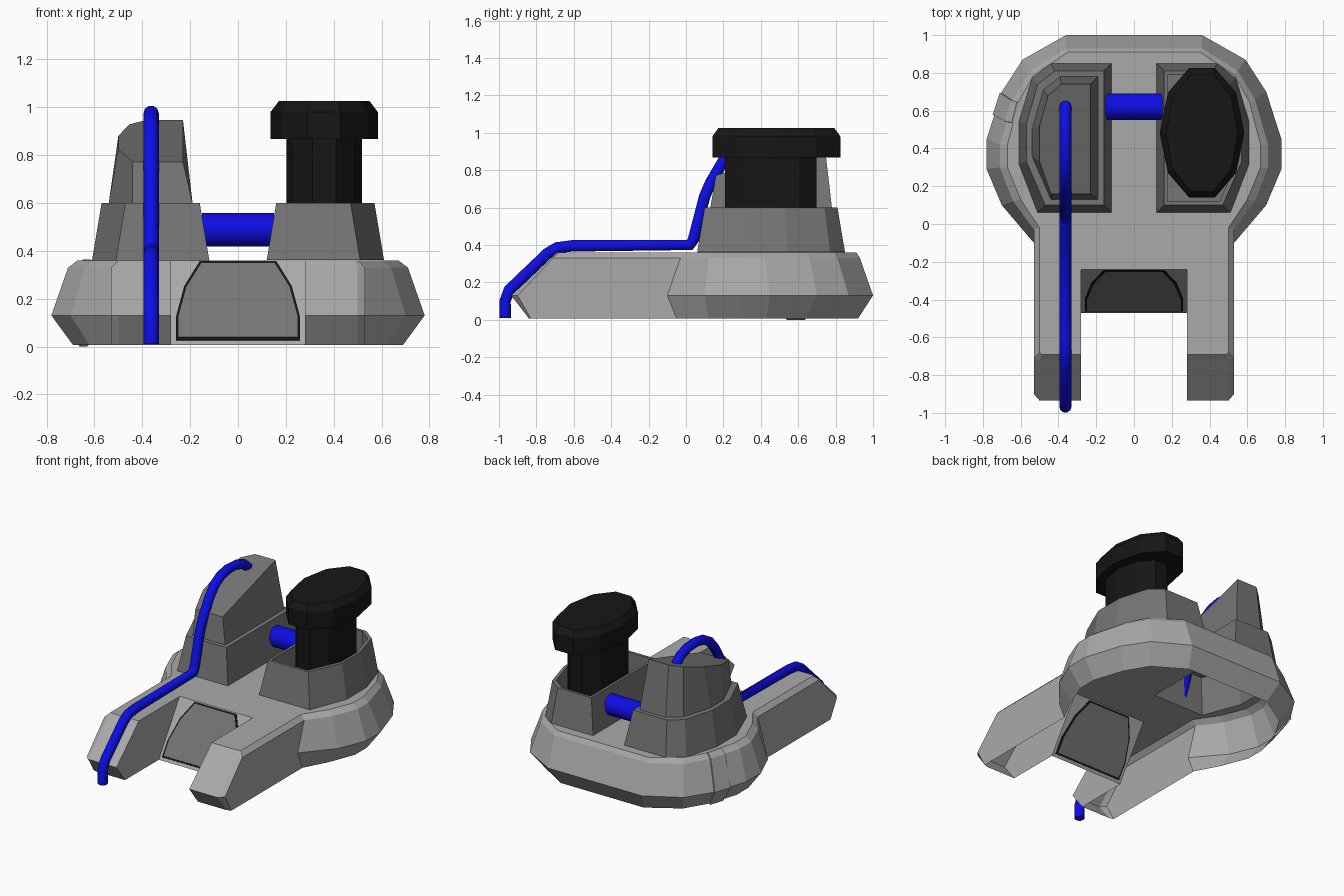
import bpy, bmesh
from math import sin, cos, pi
from mathutils import Vector

if "Cube" in bpy.data.objects:
    bpy.data.objects.remove(bpy.data.objects["Cube"])


def material(name, rgb):
    m = bpy.data.materials.new(name)
    m.diffuse_color = (*rgb, 1)
    m.use_nodes = True
    m.node_tree.nodes["Principled BSDF"].inputs["Base Color"].default_value = m.diffuse_color
    return m


BLUE = material("blue", (0.004, 0.004, 0.78))
BLACK = material("black", (0.008, 0.008, 0.008))
GREY = material("mid_grey", (0.40, 0.40, 0.40))
DARK = material("dark_grey", (0.18, 0.18, 0.18))


def loft(name, rings, mat, cap_first=False, cap_last=True, hole=None):
    """Skin a stack of closed rings that share a point count; the end may have a hole."""
    bm = bmesh.new()
    vs = [[bm.verts.new(p) for p in ring] for ring in rings]
    n = len(rings[0])
    for a, b in zip(vs, vs[1:]):
        for i in range(n):
            j = (i + 1) % n
            bm.faces.new((a[i], a[j], b[j], b[i]))
    if cap_first:
        bm.faces.new(vs[0][::-1])
    if hole:
        edges = [bm.edges.get((vs[-1][i - 1], vs[-1][i])) for i in range(n)]
        hv = [bm.verts.new(p) for p in hole]
        edges += [bm.edges.new((hv[i - 1], hv[i])) for i in range(len(hv))]
        bmesh.ops.triangle_fill(bm, edges=edges, use_beauty=True, normal=(0, 0, 1))
    elif cap_last:
        bm.faces.new(vs[-1])
    bmesh.ops.recalc_face_normals(bm, faces=bm.faces)
    me = bpy.data.meshes.new(name)
    bm.to_mesh(me)
    bm.free()
    ob = bpy.data.objects.new(name, me)
    bpy.context.collection.objects.link(ob)
    me.materials.append(mat)
    return ob


def level(points, z, side=1):
    return [(side * x, y, z) for x, y in points]


def inset(points, d, cx, cy):
    """Pull every point toward the centre by d on each axis."""
    return [(x - d * (1 if x > cx else -1), y - d * (1 if y > cy else -1)) for x, y in points]


# Tower base outlines (bottom, rim, socket mouth)
BASE = [(.12, .06), (.51, .06), (.61, .32), (.61, .54), (.54, .77), (.44, .85), (.12, .85)]
RIM = [(.16, .10), (.47, .10), (.57, .33), (.57, .53), (.51, .74), (.42, .81), (.16, .81)]
MOUTH = inset(RIM, .018, .36, .45)

# Hull: right half outline at four heights, open underneath and into the left tower
HULL = {
    0.007: [(.32, .92), (.53, .79), (.62, .64), (.69, .43), (.69, .30), (.62, .12),
            (.53, -.05), (.53, -.83), (.50, -.84), (.28, -.84), (.28, -.47)],
    0.13: [(.36, 1.0), (.59, .87), (.70, .70), (.78, .45), (.78, .29), (.70, .10),
           (.53, -.10), (.53, -.90), (.50, -.935), (.28, -.935), (.28, -.391)],
    0.33: [(.36, .93), (.55, .81), (.64, .66), (.71, .42), (.71, .30), (.64, .12),
           (.53, -.03), (.53, -.71), (.50, -.72), (.28, -.72), (.28, -.26)],
    0.36: [(.35, .91), (.53, .79), (.61, .65), (.67, .42), (.67, .30), (.60, .13),
           (.50, -.02), (.50, -.68), (.49, -.69), (.28, -.69), (.28, -.24)],
}
loft("hull", [level(h, z) + level(h[::-1], z, -1) for z, h in HULL.items()], GREY,
     hole=level(BASE, .36, -1))

# Raised plate on the left flank
strip = []
for z, h in HULL.items():
    a, b = Vector((-h[2][0], h[2][1], z)), Vector((-h[3][0], h[3][1], z))
    out = Vector((-.008, .003, .004 if z > .2 else -.007 if z < .1 else 0))
    p, q = a.lerp(b, .03), a.lerp(b, .5)
    strip.append([p, p + out, q + out, q])
loft("flank_plate", strip, GREY, cap_first=True)

# Two matching tower bases; the right one is a hollow socket
loft("left_tower_base", [level(BASE, .36, -1), level(RIM, .60, -1)], DARK)
loft("right_tower_socket", [level(BASE, .362), level(RIM, .60), level(MOUTH, .60),
                            level(MOUTH, .37)], DARK)

# Left tower upper part with a slanted top
FOOT = inset(RIM, .03, .36, .45)
HEAD = [(.23, .16), (.44, .16), (.50, .33), (.50, .52), (.455, .68), (.385, .74), (.23, .74)]
slant = [(-x, y, .772 + .3 * (y - .16)) for x, y in HEAD]
loft("left_tower_top", [level(FOOT, .60, -1), slant], DARK)


# Black oval neck and cap in the right socket
def oval(rx, ry, cy, z):
    return [(.36 + rx * cos(i * pi / 5), cy + ry * sin(i * pi / 5), z) for i in range(10)]


loft("neck", [oval(.158, .257, .452, .38), oval(.158, .257, .452, .88)], BLACK, True)
loft("cap", [oval(.224, .360, .483, .867), oval(.224, .360, .483, .98),
             oval(.190, .326, .483, 1.025)], BLACK, True)

# Sloped hatch set through the wall between the legs: black frame and dark panel
HATCH = [(-.26, .025), (.26, .025), (.26, .12), (.225, .25), (.16, .355),
         (-.16, .355), (-.225, .25), (-.26, .12)]


def on_slope(points, off):
    return [(x, -.24 - .23 * (.36 - z) / .35 - off * .84, z + off * .55) for x, z in points]


panel = [(x * .955, .19 + (z - .19) * .94) for x, z in HATCH]
loft("hatch_frame", [on_slope(HATCH, -.004), on_slope(HATCH, .005)], BLACK, True)
loft("hatch_panel", [on_slope(panel, -.008), on_slope(panel, .008)], DARK, True)

# Blue crossbar joining the towers
bar = [[(x, .62 + .07 * cos(i * pi / 8), .487 + .07 * sin(i * pi / 8)) for i in range(16)]
       for x in (-.15, .15)]
ob = loft("crossbar", bar, BLUE, True)
bpy.context.view_layer.objects.active = ob
ob.select_set(True)
bpy.ops.object.shade_smooth_by_angle()

# Blue hose from the ground over the left leg into the tower
path = [(-.967, .01), (-.967, .10), (-.945, .16), (-.74, .355), (-.69, .385), (-.61, .395),
        (.02, .400), (.04, .43), (.10, .66), (.13, .73), (.20, .85), (.26, .92),
        (.33, .96), (.41, .975), (.50, .97), (.58, .945), (.64, .89)]
cu = bpy.data.curves.new("hose", 'CURVE')
cu.dimensions = '3D'
cu.bevel_depth = .032
cu.bevel_resolution = 3
cu.use_fill_caps = True
sp = cu.splines.new('POLY')
sp.points.add(len(path) - 1)
for pt, (y, z) in zip(sp.points, path):
    pt.co = (-.363, y, z, 1)
cu.materials.append(BLUE)
bpy.context.collection.objects.link(bpy.data.objects.new("hose", cu))
